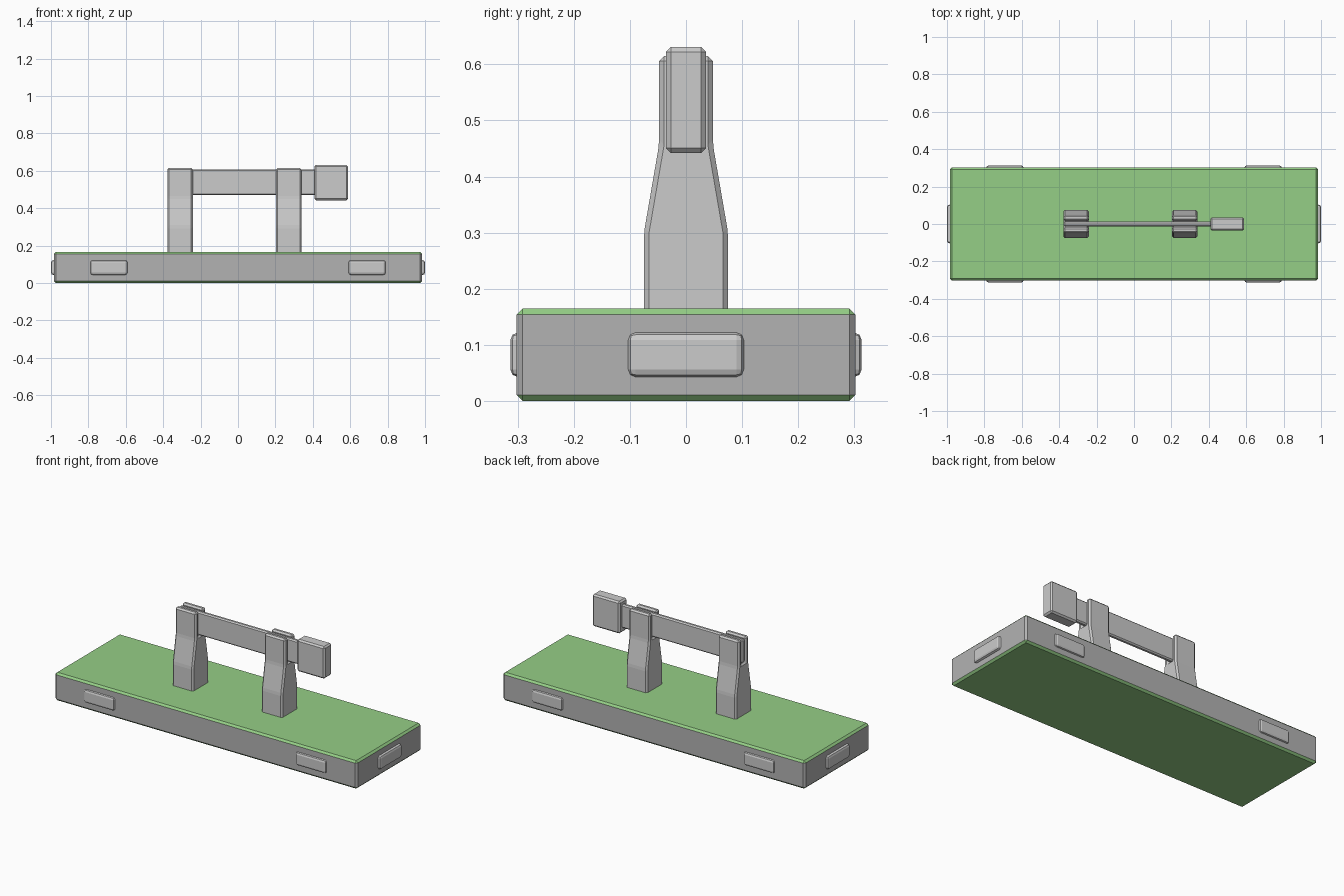
import bpy, bmesh

if "Cube" in bpy.data.objects:
    bpy.data.objects.remove(bpy.data.objects["Cube"])

green = bpy.data.materials.new("green_panel")
green.diffuse_color = (0.30, 0.62, 0.24, 1)
green.use_nodes = True
green.node_tree.nodes["Principled BSDF"].inputs["Base Color"].default_value = green.diffuse_color
grey = bpy.data.materials.new("grey_body")
grey.diffuse_color = (0.45, 0.45, 0.45, 1)
grey.use_nodes = True
grey.node_tree.nodes["Principled BSDF"].inputs["Base Color"].default_value = grey.diffuse_color


def finish(name, bm, bevel, segments=1):
    """Chamfer every edge and turn the bmesh into an object."""
    bmesh.ops.recalc_face_normals(bm, faces=bm.faces[:])
    bmesh.ops.bevel(bm, geom=bm.edges[:], offset=bevel, segments=segments,
                    profile=0.5, affect='EDGES', clamp_overlap=True)
    mesh = bpy.data.meshes.new(name)
    bm.to_mesh(mesh)
    bm.free()
    ob = bpy.data.objects.new(name, mesh)
    bpy.context.collection.objects.link(ob)
    return ob


def box(name, x, y, z, bevel, segments=1):
    """Chamfered box from (min, max) ranges."""
    bm = bmesh.new()
    bmesh.ops.create_cube(bm, size=1)
    for v in bm.verts:
        v.co = [r[0] if c < 0 else r[1] for c, r in zip(v.co, (x, y, z))]
    return finish(name, bm, bevel, segments)


# Base slab: grey walls, green top and bottom with their chamfers
base = box("base", (-0.985, 0.985), (-0.302, 0.302), (0, 0.165), 0.011)
base.data.materials.append(grey)
base.data.materials.append(green)
for p in base.data.polygons:
    p.material_index = 1 if abs(p.normal.z) > 0.5 else 0

# Rounded bumps on the long sides and the ends
ZB = (0.043, 0.122)
for s, side in ((-1, "front"), (1, "back")):
    for x, end in ((-0.69, "left"), (0.69, "right")):
        box(f"bump_{side}_{end}", (x - 0.1, x + 0.1),
            sorted((s * 0.28, s * 0.313)), ZB, 0.013, 2)
for s, end in ((-1, "left"), (1, "right")):
    box(f"bump_end_{end}", sorted((s * 0.96, s * 1.0)),
        (-0.103, 0.103), ZB, 0.013, 2)

# Slotted posts: half profile in y-z, mirrored, extruded along x
half = [(0.075, 0.14), (0.075, 0.30), (0.048, 0.457),
        (0.048, 0.615), (0.017, 0.615), (0.017, 0.468)]
profile = half + [(-y, z) for y, z in reversed(half)]
for x0, name in ((-0.378, "left_post"), (0.203, "right_post")):
    bm = bmesh.new()
    face = bm.faces.new([bm.verts.new((x0, y, z)) for y, z in profile])
    ext = bmesh.ops.extrude_face_region(bm, geom=[face])
    for v in ext["geom"]:
        if isinstance(v, bmesh.types.BMVert):
            v.co.x += 0.137
    finish(name, bm, 0.009)

# Blade lying in the slots, and its handle
box("blade", (-0.376, 0.415), (-0.013, 0.013), (0.47, 0.608), 0.007)
box("handle", (0.408, 0.588), (-0.036, 0.036), (0.442, 0.631), 0.009)
